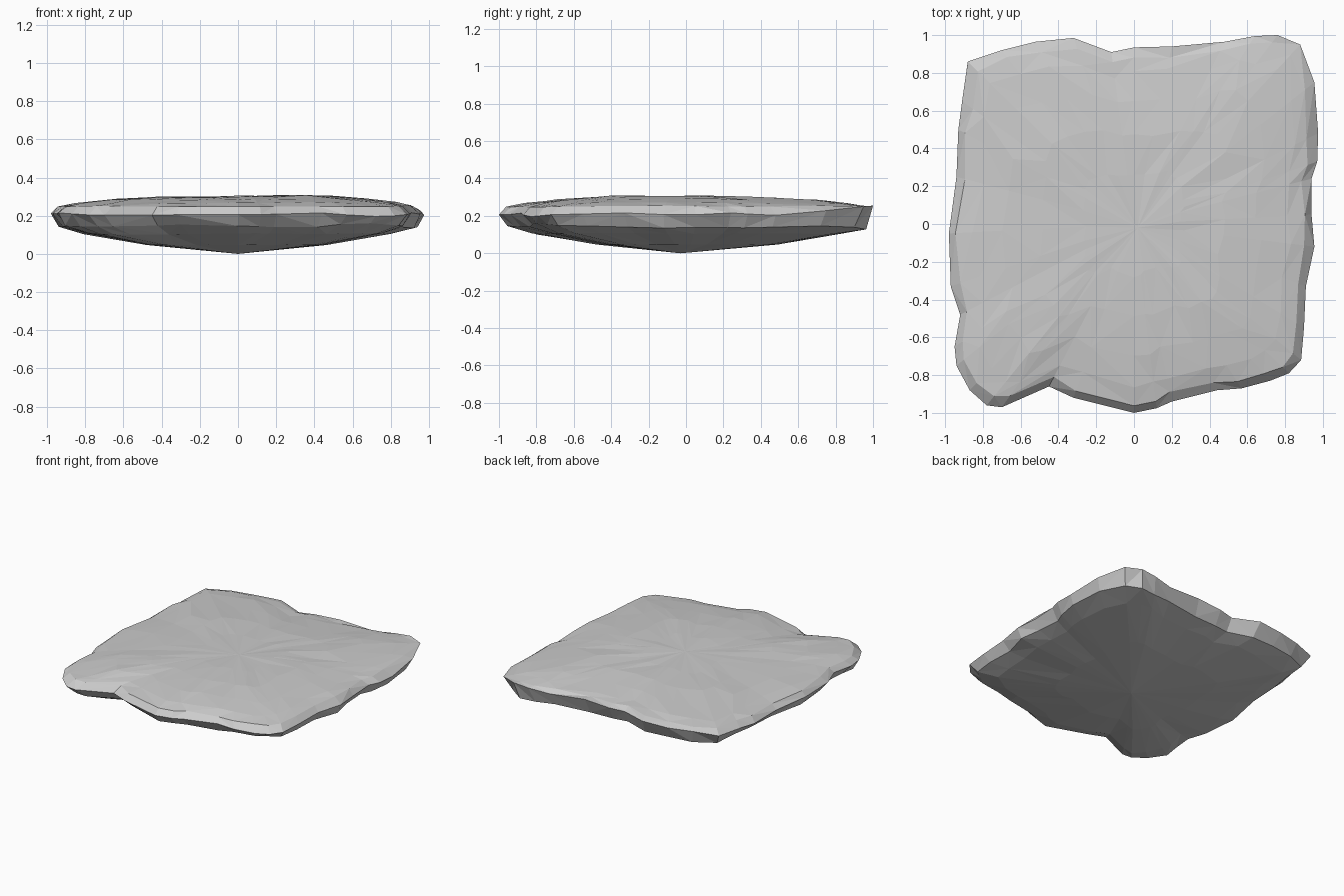
import bpy, bmesh, random, math
from mathutils import Vector, noise

if "Cube" in bpy.data.objects:
    bpy.data.objects.remove(bpy.data.objects["Cube"])

random.seed(4)

# Plan outline of the stone slab, counter-clockwise from the right side
OUTLINE = [
    (.94, .24), (.97, .33), (.975, .48), (.955, .75), (.88, .95), (.76, 1.0), (.64, .995),
    (.48, .965), (.2, .94), (0, .935), (-.12, .91), (-.32, .985), (-.52, .965), (-.7, .92),
    (-.88, .86), (-.91, .65), (-.93, .5), (-.94, .25), (-.98, -.05), (-.97, -.33),
    (-.92, -.48), (-.95, -.65), (-.94, -.75), (-.87, -.88), (-.78, -.96), (-.7, -.97),
    (-.45, -.86), (-.32, -.92), (0, -1.0), (.12, -.975), (.2, -.94), (.44, -.88),
    (.57, -.87), (.72, -.83), (.82, -.79), (.885, -.72), (.9, -.55), (.91, -.33),
    (.955, -.12), (.94, .05)]
N = len(OUTLINE)

# Rings from underside to top: (scale of outline, height, height jitter)
RINGS = [(.48, .047, .002), (.82, .105, .005), (.95, .147, .012), (1.0, .208, .014),
         (.95, .249, .006), (.86, .266, .006), (.7, .283, .006),
         (.5, .294, .006), (.27, .297, .005)]
RIM = 3


def ring(bm, index):
    scale, height, jitter = RINGS[index]
    verts = []
    for i, (x, y) in enumerate(OUTLINE):
        s = scale
        if index != RIM:
            s += random.uniform(-.015, .015)
        z = height + jitter * noise.noise(Vector((x * 3, y * 3, index * 1.7))) * 1.5
        # back edge overhangs: raised lip above, lower underside
        back = max(0, (y - .6) / .4)
        if index == RIM:
            z += .038 * back
        elif index == RIM - 1:
            z -= .015 * back
        elif index == RIM + 1:
            z += .006 * back
        # gentle crown toward the right of the top
        if index > RIM:
            z += .012 * math.exp(-((x * s - .4) ** 2 + (y * s + .15) ** 2) / .2)
        verts.append(bm.verts.new((x * s, y * s, z)))
    return verts


# Stone slab: shallow cone underneath, rough rim, softly domed top
bm = bmesh.new()
rings = [ring(bm, k) for k in range(len(RINGS))]
apex = bm.verts.new((0, -.03, 0))
crown = bm.verts.new((.02, -.02, .302))
for i in range(N):
    j = (i + 1) % N
    bm.faces.new((apex, rings[0][j], rings[0][i]))
    bm.faces.new((crown, rings[-1][i], rings[-1][j]))
    for low, high in zip(rings, rings[1:]):
        a, b, c, d = low[i], low[j], high[j], high[i]
        # alternate diagonals for irregular facets
        tris = ((a, b, c), (a, c, d)) if random.random() < .5 else ((a, b, d), (b, c, d))
        for t in tris:
            bm.faces.new(t)
bmesh.ops.recalc_face_normals(bm, faces=bm.faces)
mesh = bpy.data.meshes.new("stone_slab")
bm.to_mesh(mesh)
bm.free()
slab = bpy.data.objects.new("stone_slab", mesh)
bpy.context.collection.objects.link(slab)
